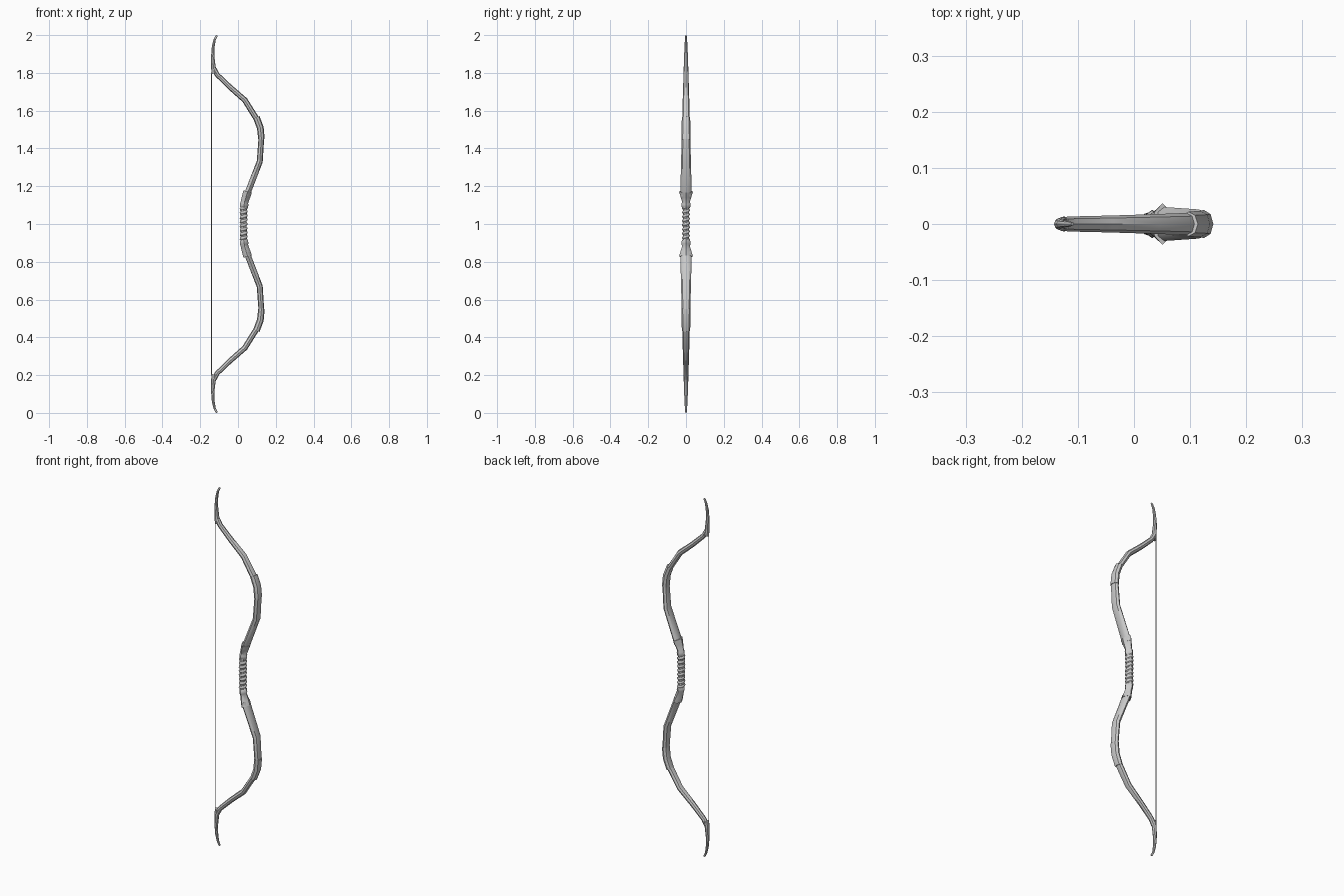
import bpy, bmesh, math
from mathutils import Vector

if "Cube" in bpy.data.objects:
    bpy.data.objects.remove(bpy.data.objects["Cube"])


def sweep(name, stations, sides=8, diag=1.0, flip=False, angle=40):
    """Loft an oval tube through (x, z, half thickness, half width) stations in the XZ plane."""
    bm = bmesh.new()
    rings = []
    pts = [Vector((s[0], 0, s[1])) for s in stations]
    for i, (x, z, rx, ry) in enumerate(stations):
        t = (pts[min(i + 1, len(pts) - 1)] - pts[max(i - 1, 0)]).normalized()
        side = Vector((t.z, 0, -t.x))
        ring = []
        for k in range(sides):
            a = 2 * math.pi * k / sides
            c, s = math.cos(a), math.sin(a)
            f = diag if abs(c * s) > 0.1 else 1.0
            p = pts[i] + side * (rx * c * f) + Vector((0, ry * s * f, 0))
            if flip:
                p.z = 2 - p.z
            ring.append(bm.verts.new(p))
        rings.append(ring)
    for a, b in zip(rings, rings[1:]):
        for k in range(sides):
            n = (k + 1) % sides
            bm.faces.new((a[k], a[n], b[n], b[k]))
    bm.faces.new(rings[0])
    bm.faces.new(rings[-1])
    bmesh.ops.recalc_face_normals(bm, faces=bm.faces)
    me = bpy.data.meshes.new(name)
    bm.to_mesh(me)
    bm.free()
    ob = bpy.data.objects.new(name, me)
    bpy.context.collection.objects.link(ob)
    bpy.ops.object.select_all(action='DESELECT')
    ob.select_set(True)
    bpy.context.view_layer.objects.active = ob
    bpy.ops.object.shade_smooth_by_angle(angle=math.radians(angle))
    return ob


# stations for the upper half; the lower half is the mirror image about z = 1
inner_limb = [(0.047, 1.15, 0.016, 0.031), (0.057, 1.18, 0.016, 0.030),
              (0.115, 1.33, 0.016, 0.026), (0.124, 1.46, 0.015, 0.023)]
sleeve = [(0.1245, 1.448, 0.017, 0.025), (0.118, 1.51, 0.018, 0.0235),
          (0.097, 1.565, 0.018, 0.022)]
outer_limb = [(0.102, 1.55, 0.015, 0.020), (0.036, 1.656, 0.015, 0.0175),
              (-0.045, 1.727, 0.014, 0.015), (-0.110, 1.790, 0.013, 0.0135),
              (-0.127, 1.820, 0.014, 0.0125)]
tip = [(-0.125, 1.797, 0.016, 0.0135), (-0.130, 1.83, 0.012, 0.012),
       (-0.134, 1.89, 0.0085, 0.010), (-0.131, 1.94, 0.0075, 0.008),
       (-0.124, 1.975, 0.006, 0.006), (-0.115, 1.993, 0.006, 0.005),
       (-0.110, 1.998, 0.004, 0.003)]
collar = [(0.030, 1.085, 0.020, 0.019), (0.032, 1.092, 0.022, 0.025),
          (0.033, 1.106, 0.022, 0.025), (0.034, 1.115, 0.020, 0.020),
          (0.043, 1.145, 0.022, 0.029), (0.051, 1.172, 0.023, 0.037)]

for half, flip in (("upper", False), ("lower", True)):
    sweep(half + "_inner_limb", inner_limb, flip=flip)
    sweep(half + "_limb_sleeve", sleeve, flip=flip)
    sweep(half + "_outer_limb", outer_limb, flip=flip)
    sweep(half + "_tip", tip, flip=flip)
    sweep(half + "_grip_collar", collar, diag=0.87, flip=flip)

# grip core
sweep("grip_core", [(0.030, 0.90, 0.017, 0.017), (0.029, 1.0, 0.017, 0.017),
                    (0.030, 1.10, 0.017, 0.017)])

# spiral grip wrap
cu = bpy.data.curves.new("grip_wrap", 'CURVE')
cu.dimensions = '3D'
cu.bevel_depth = 0.009
cu.bevel_resolution = 1
cu.use_fill_caps = True
turns, steps = 8, 12
sp = cu.splines.new('POLY')
sp.points.add(turns * steps)
for i, p in enumerate(sp.points):
    a = 2 * math.pi * i / steps
    p.co = (0.030 + 0.0125 * math.cos(a), 0.0125 * math.sin(a),
            0.91 + 0.18 * i / (turns * steps), 1)
wrap = bpy.data.objects.new("grip_wrap", cu)
bpy.context.collection.objects.link(wrap)

# bowstring
sweep("bowstring", [(-0.1405, 0.198, 0.002, 0.002), (-0.1405, 1.802, 0.002, 0.002)], sides=6)
